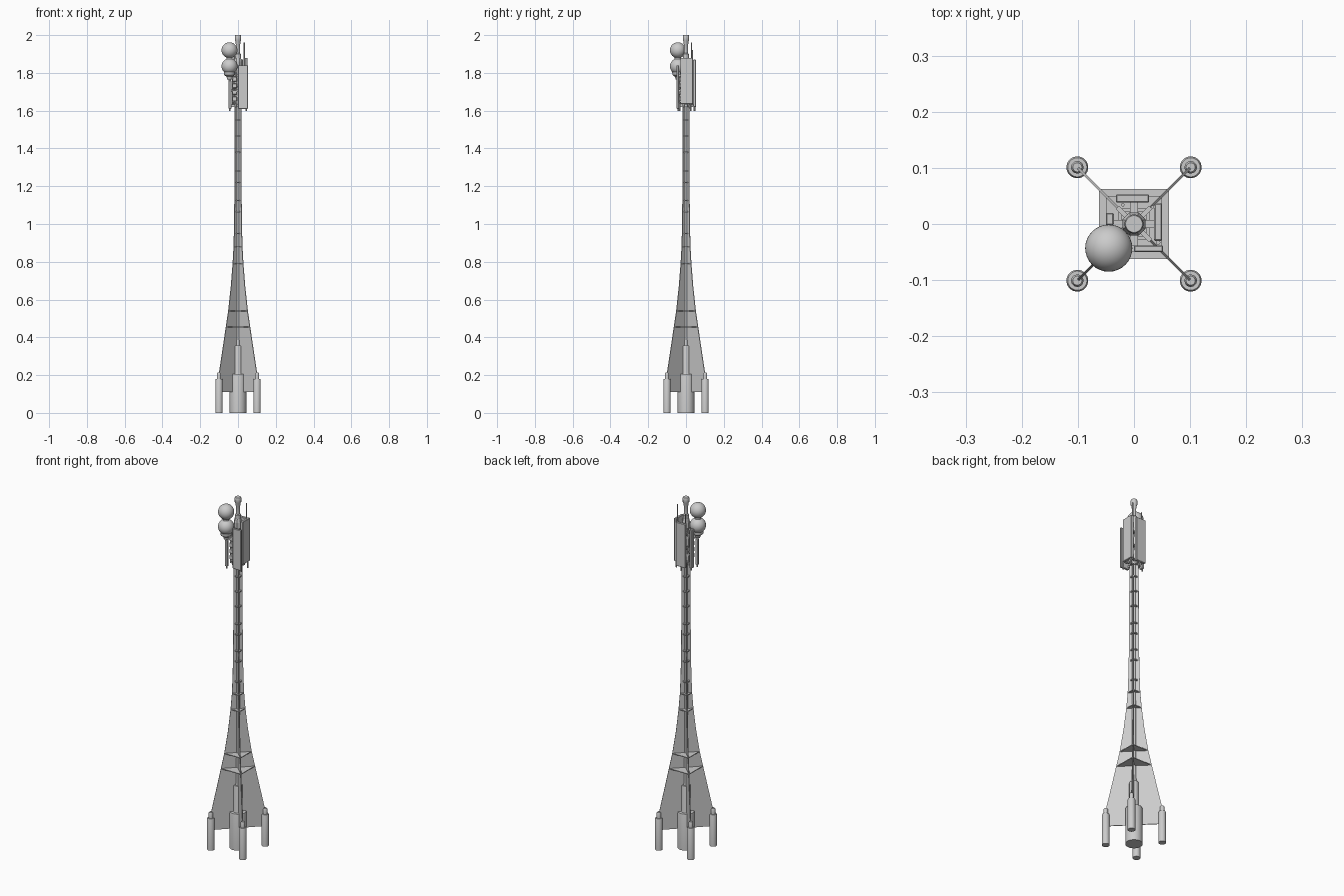
import bpy, bmesh, math
from mathutils import Matrix, Vector

if "Cube" in bpy.data.objects:
    bpy.data.objects.remove(bpy.data.objects["Cube"])


def finish(name, bm, smooth=False):
    bmesh.ops.recalc_face_normals(bm, faces=bm.faces)
    me = bpy.data.meshes.new(name)
    bm.to_mesh(me)
    bm.free()
    ob = bpy.data.objects.new(name, me)
    bpy.context.collection.objects.link(ob)
    if smooth:
        bpy.ops.object.select_all(action='DESELECT')
        ob.select_set(True)
        bpy.context.view_layer.objects.active = ob
        bpy.ops.object.shade_smooth_by_angle(angle=math.radians(35))
    return ob


def lathe(name, profile, x=0, y=0, n=32, smooth=True):
    """Closed turned shape from (radius, z) pairs."""
    bm = bmesh.new()
    rings = [[bm.verts.new((x + r * math.cos(2 * math.pi * (i + .5) / n),
                            y + r * math.sin(2 * math.pi * (i + .5) / n), z))
              for i in range(n)] for r, z in profile]
    for a, b in zip(rings, rings[1:]):
        for i in range(n):
            bm.faces.new((a[i], a[(i + 1) % n], b[(i + 1) % n], b[i]))
    bm.faces.new(rings[0])
    bm.faces.new(rings[-1])
    return finish(name, bm, smooth)


def box(name, x0, x1, y0, y1, z0, z1, turn=0, bevel=0):
    bm = bmesh.new()
    bmesh.ops.create_cube(bm, size=1)
    for v in bm.verts:
        v.co = Vector(((x0 + x1) / 2 + v.co.x * (x1 - x0),
                       (y0 + y1) / 2 + v.co.y * (y1 - y0),
                       (z0 + z1) / 2 + v.co.z * (z1 - z0)))
    bm.transform(Matrix.Rotation(math.radians(turn), 4, 'Z'))
    if bevel:
        bmesh.ops.bevel(bm, geom=bm.edges[:], offset=bevel, segments=1, affect='EDGES')
    return finish(name, bm)


def rod(name, x, y, z0, z1, r=0.003):
    return lathe(name, [(r, z0), (r, z1)], x, y, 10)


# central engine and mast core
lathe("central_engine", [(.044, 0), (.044, .2), (.042, .207), (.026, .207), (.024, .215),
                         (.024, .35), (.022, .357), (.013, .357), (.012, .37), (.01, .45)])
lathe("mast_core", [(.01, .4), (.009, 1.0), (.009, 1.9)], n=16)

# four diagonal fins that taper into the mast (axis offset, z)
edge = [(.095, .11), (.1, .18), (.1, .21), (.0805, .34), (.0635, .455), (.051, .54),
        (.037, .67), (.0275, .79), (.0225, .88), (.0195, 1.0), (.0175, 1.2), (.0165, 1.62)]
R2 = math.sqrt(2)
for k in range(4):
    bm = bmesh.new()
    prof = [(.004, 1.62), (.004, .11)] + edge
    sides = [[bm.verts.new((a * R2, t, z)) for a, z in prof] for t in (-.002, .002)]
    n = len(prof)
    for s in sides:
        bm.faces.new(s)
    for i in range(n):
        bm.faces.new((sides[0][i], sides[0][(i + 1) % n], sides[1][(i + 1) % n], sides[1][i]))
    bm.transform(Matrix.Rotation(math.radians(45 + 90 * k), 4, 'Z'))
    finish(f"fin_{k + 1}", bm)

# wing-tip engines
for sx in (-1, 1):
    for sy in (-1, 1):
        lathe("outer_engine", [(.0195, 0), (.0195, .174), (.017, .18), (.011, .18),
                               (.011, .207), (.008, .213)], .101 * sx, .101 * sy, 24)

# horizontal brace plates
for z, h in [(.455, .0625), (.54, .05), (.79, .0275), (.88, .0225)]:
    box("brace_plate", -h, h, -h, h, z - .002, z + .002)
for z in (.95, 1.065, 1.125, 1.22, 1.28, 1.38, 1.465, 1.55):
    lathe("mast_collar", [(.0185, z - .003), (.0185, z + .003)], n=8, smooth=False)

# head: drum, top post and cross brackets
lathe("head_drum", [(.017, 1.62), (.022, 1.64), (.022, 1.67), (.016, 1.68), (.016, 1.72),
                    (.022, 1.73), (.022, 1.77), (.016, 1.78), (.016, 1.82), (.022, 1.83),
                    (.022, 1.86), (.017, 1.88)], n=8, smooth=False)
lathe("top_post", [(.015, 1.87), (.015, 1.9), (.011, 1.905), (.011, 1.95), (.013, 1.955),
                   (.013, 1.965), (.017, 1.972), (.017, 1.995), (.015, 2.0)], n=16)
for z in (1.64, 1.72, 1.8):
    for turn in (45, 135):
        box("cross_bracket", -.042, .042, -.004, .004, z - .005, z + .005, turn)
    for turn in (0, 90):
        box("panel_bracket", -.038, .038, -.007, .007, z - .02, z - .008, turn)

# head: tall panels around the four sides
box("front_panel", .0, .052, -.05, -.038, 1.61, 1.84, bevel=.002)
box("right_panel", .036, .05, -.03, .037, 1.635, 1.88, bevel=.002)
box("back_panel", -.032, .027, .038, .053, 1.62, 1.87, bevel=.002)
box("left_panel", -.05, -.036, -.002, .02, 1.61, 1.83, bevel=.002)
box("left_front_panel", -.05, -.034, -.047, -.033, 1.61, 1.76, bevel=.002)
for i in range(4):
    z = 1.65 + .035 * i
    box("equipment_box", -.03, -.005, -.036, -.016, z, z + .024, bevel=.002)

# sensor spheres on a bracket
for z in (1.92, 1.835):
    bm = bmesh.new()
    bmesh.ops.create_uvsphere(bm, u_segments=32, v_segments=20, radius=.042)
    bm.transform(Matrix.Translation((-.045, -.043, z)))
    finish("sensor_sphere", bm, True)
lathe("sphere_base", [(.012, 1.765), (.016, 1.78), (.028, 1.788), (.03, 1.8), (.03, 1.81)],
      -.045, -.043)
lathe("sphere_joint", [(.017, 1.865), (.017, 1.89)], -.045, -.043)
box("sphere_arm", -.06, -.005, -.007, .007, 1.765, 1.782, 45)

# antennas and pipes
rod("tall_antenna", .033, .03, 1.63, 1.96)
rod("back_antenna", -.02, .034, 1.62, 1.92)
for x, y in ((-.043, -.04), (.043, -.033), (.043, .025), (-.043, .012), (0, .045)):
    rod("panel_pipe", x, y, 1.597, 1.64, .004)
